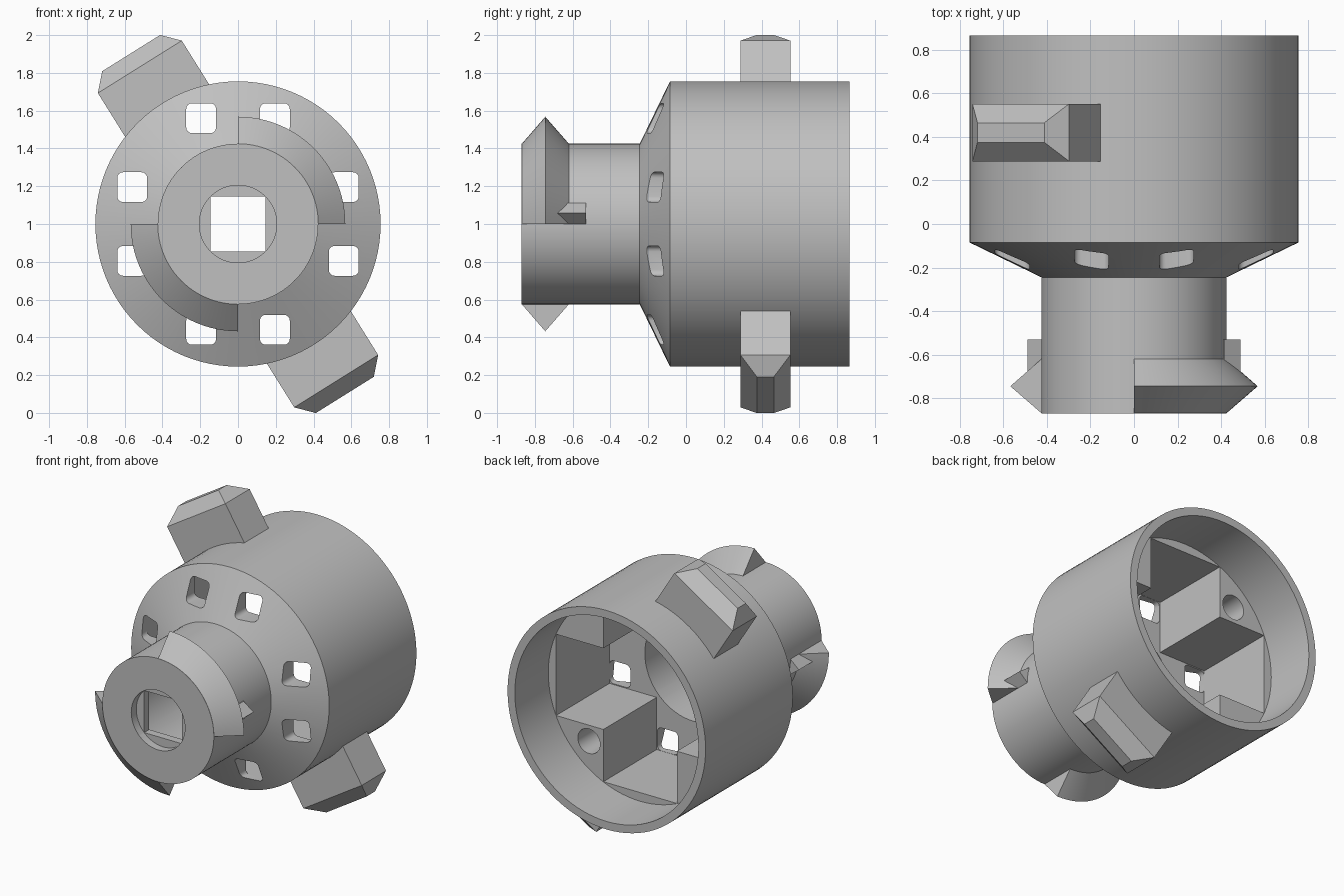
import bpy, bmesh, math
from math import cos, sin, pi, radians

cube = bpy.data.objects.get("Cube")
if cube:
    bpy.data.objects.remove(cube, do_unlink=True)

CZ = 1.0  # height of the horizontal main axis

grey = bpy.data.materials.new("plain grey")
grey.use_nodes = True
grey.diffuse_color = (0.53, 0.53, 0.53, 1)
for node in grey.node_tree.nodes:
    if node.type == 'BSDF_PRINCIPLED':
        node.inputs["Base Color"].default_value = grey.diffuse_color


def finish(name, bm):
    bmesh.ops.remove_doubles(bm, verts=bm.verts, dist=1e-5)
    bmesh.ops.recalc_face_normals(bm, faces=bm.faces)
    mesh = bpy.data.meshes.new(name)
    bm.to_mesh(mesh)
    bm.free()
    mesh.materials.append(grey)
    obj = bpy.data.objects.new(name, mesh)
    bpy.context.scene.collection.objects.link(obj)
    return obj


def loft(name, rings):
    """Solid skin through matching rings of points, capped at both ends."""
    bm = bmesh.new()
    loops = [[bm.verts.new(p) for p in ring] for ring in rings]
    n = len(loops[0])
    for a, b in zip(loops, loops[1:]):
        for i in range(n):
            j = (i + 1) % n
            bm.faces.new((a[i], a[j], b[j], b[i]))
    bm.faces.new(loops[0])
    bm.faces.new(loops[-1])
    return finish(name, bm)


def prism(name, outline, y0, y1):
    """Outline in x and z (from the axis) extruded along y."""
    return loft(name, [[(x, y, CZ + z) for x, z in outline] for y in (y0, y1)])


def box(name, hx, hz, y0, y1):
    return prism(name, [(-hx, -hz), (hx, -hz), (hx, hz), (-hx, hz)], y0, y1)


def circle(r, n, cx=0, cz=0):
    return [(cx + r * cos(2 * pi * i / n), cz + r * sin(2 * pi * i / n)) for i in range(n)]


def rounded_square(cx, cz, half, r):
    pts = []
    for k, (sx, sz) in enumerate([(1, 1), (-1, 1), (-1, -1), (1, -1)]):
        for i in range(5):
            a = k * pi / 2 + i * pi / 8
            pts.append((cx + sx * (half - r) + r * cos(a), cz + sz * (half - r) + r * sin(a)))
    return pts


def cut(target, cutter):
    mod = target.modifiers.new("cut", 'BOOLEAN')
    mod.operation, mod.solver, mod.object = 'DIFFERENCE', 'EXACT', cutter
    dg = bpy.context.evaluated_depsgraph_get()
    mesh = bpy.data.meshes.new_from_object(target.evaluated_get(dg))
    target.modifiers.clear()
    target.data = mesh
    bpy.data.objects.remove(cutter, do_unlink=True)


def smooth(obj):
    obj.data.shade_smooth()
    obj.data.set_sharp_from_angle(angle=radians(25))


# Housing: neck, cone and drum in one turned shape
profile = [(0.425, -0.87), (0.425, -0.245), (0.755, -0.085), (0.755, 0.865)]
housing = loft("housing", [[(x, y, CZ + z) for x, z in circle(r, 96)] for r, y in profile])

# Open back, cross-shaped chamber, neck cavity, front recess and square hole
cut(housing, prism("back_bore", circle(0.70, 96), 0.50, 1.0))
cut(housing, box("chamber_wide", 0.64, 0.28, -0.08, 0.6))
cut(housing, box("chamber_tall", 0.28, 0.64, -0.08, 0.6))
cut(housing, prism("neck_cavity", circle(0.37, 64), -0.76, 0.0))
cut(housing, prism("front_recess", circle(0.205, 48), -1.0, -0.815))
cut(housing, box("square_hole", 0.145, 0.145, -0.9, -0.7))

# Eight windows through the cone
for sx in (-1, 1):
    for sz in (-1, 1):
        for cx, cz in ((0.195, 0.56), (0.56, 0.195)):
            outline = rounded_square(sx * cx, sz * cz, 0.079, 0.03)
            cut(housing, prism("window", outline, -0.4, 0.0))

# Blind holes in two opposite corner blocks
for s in (-1, 1):
    cut(housing, prism("block_hole", circle(0.085, 32, s * 0.39, -s * 0.39), 0.2, 0.6))
smooth(housing)

# Paired parts, the second turned half way round the axis
ridge_section = [(0.40, -0.869), (0.425, -0.869), (0.568, -0.745), (0.425, -0.62), (0.40, -0.62)]
for side, turn in (("upper", 0), ("lower", pi)):
    # Quarter-turn bayonet ridge
    rings = []
    for i in range(25):
        a = turn + i * pi / 48
        rings.append([(r * cos(a), y, CZ + r * sin(a)) for r, y in ridge_section])
    smooth(loft(side + "_neck_ridge", rings))

    # Small pointed stop behind the ridge end
    s = cos(turn)
    stop = [(s * x, s * z) for x, z in ((0.40, 0.0), (0.425, 0.0), (0.49, 0.057), (0.415, 0.112), (0.39, 0.112))]
    prism(side + "_stop", stop, -0.70, -0.53)

    # Chamfered tab on the drum
    a = turn + radians(122)
    rings = []
    for v, hu, hy in ((0.706, 0.262, 0.132), (0.981, 0.262, 0.132), (1.067, 0.181, 0.045)):
        rings.append([(v * cos(a) + u * hu * sin(a), 0.42 + w * hy, CZ + v * sin(a) - u * hu * cos(a))
                      for u, w in ((-1, -1), (1, -1), (1, 1), (-1, 1))])
    loft(side + "_tab", rings)
